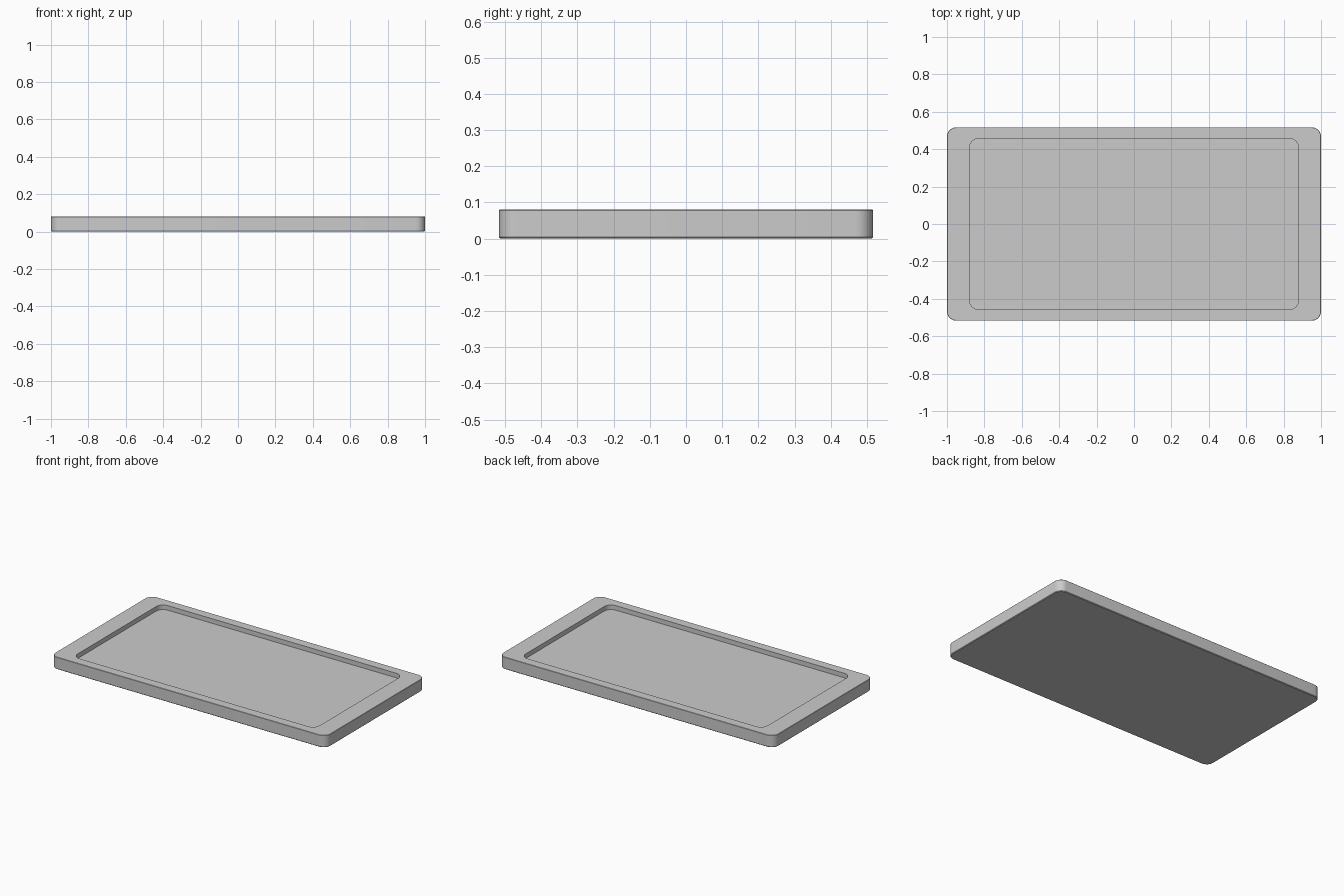
import bpy, bmesh, math

if "Cube" in bpy.data.objects:
    bpy.data.objects.remove(bpy.data.objects["Cube"])

W, D, H = 1.0, 0.517, 0.08       # half width, half depth, height
RW, RD, FLOOR = 0.88, 0.457, 0.05  # recess half sizes and floor height
B = 0.004                        # tiny edge chamfer
SEG = 8


def rounded_ring(bm, hx, hy, r, z):
    """Loop of vertices around a rounded rectangle."""
    ring = []
    for k, (sx, sy) in enumerate([(1, 1), (-1, 1), (-1, -1), (1, -1)]):
        for i in range(SEG + 1):
            a = math.pi / 2 * (k + i / SEG)
            ring.append(bm.verts.new((sx * (hx - r) + r * math.cos(a),
                                      sy * (hy - r) + r * math.sin(a), z)))
    return ring


# Tray: rings from underside, up the outer wall, over the rim, into the recess
profile = [
    (W - B, D - B, 0.05 - B, 0),
    (W, D, 0.05, B),
    (W, D, 0.05, H - B / 2),
    (W - B / 2, D - B / 2, 0.05 - B / 2, H),
    (RW, RD, 0.05, H),
    (RW, RD, 0.05, FLOOR),
]
bm = bmesh.new()
rings = [rounded_ring(bm, *p) for p in profile]
for a, b in zip(rings, rings[1:]):
    n = len(a)
    for i in range(n):
        j = (i + 1) % n
        bm.faces.new((a[i], a[j], b[j], b[i]))
bm.faces.new(rings[0][::-1])
bm.faces.new(rings[-1])
mesh = bpy.data.meshes.new("recessed_tray")
bm.to_mesh(mesh)
bm.free()
tray = bpy.data.objects.new("recessed_tray", mesh)
bpy.context.collection.objects.link(tray)
bpy.context.view_layer.objects.active = tray
tray.select_set(True)
bpy.ops.object.shade_smooth_by_angle(angle=math.radians(30))
